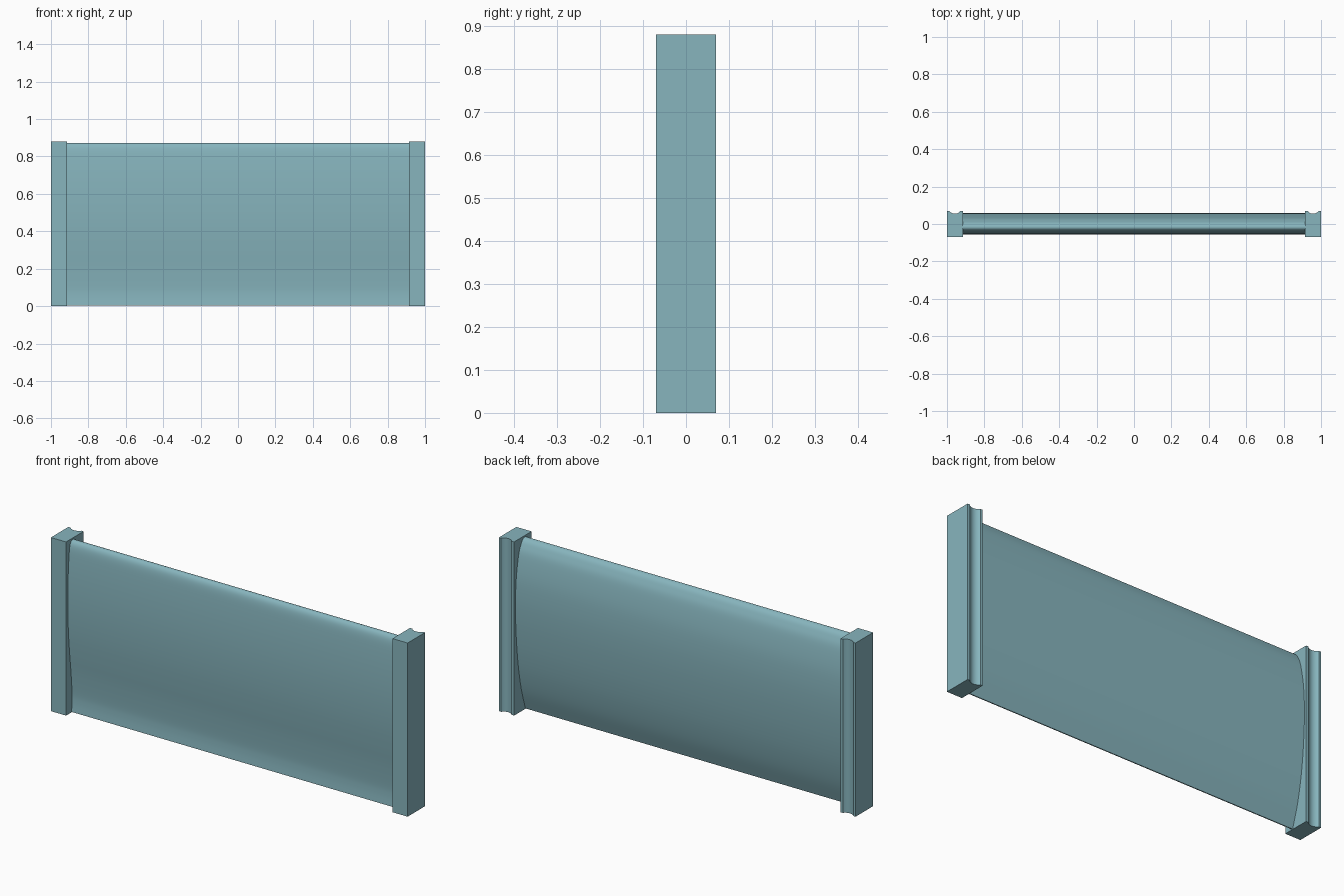
import bpy, bmesh, math
from mathutils import Vector

if "Cube" in bpy.data.objects:
    bpy.data.objects.remove(bpy.data.objects["Cube"])

teal = bpy.data.materials.new("muted_teal")
teal.diffuse_color = (0.243, 0.462, 0.514, 1)
teal.use_nodes = True
teal.node_tree.nodes["Principled BSDF"].inputs["Base Color"].default_value = teal.diffuse_color


def spline(points, steps=5):
    """Smooth curve through the given 2D points."""
    p = [Vector(q) for q in points]
    p = [2 * p[0] - p[1]] + p + [2 * p[-1] - p[-2]]
    out = []
    for a, b, c, d in zip(p, p[1:], p[2:], p[3:]):
        for i in range(steps):
            t = i / steps
            out.append(0.5 * (2 * b + (c - a) * t + (2 * a - 5 * b + 4 * c - d) * t**2
                              + (3 * b - a - 3 * c + d) * t**3))
    return out + [p[-2]]


def extrude(name, base, offset):
    """Closed outline swept along an offset, smooth with sharp edges."""
    bm = bmesh.new()
    face = bm.faces.new([bm.verts.new(v) for v in base])
    ext = bmesh.ops.extrude_face_region(bm, geom=[face], use_keep_orig=True)
    verts = [g for g in ext["geom"] if isinstance(g, bmesh.types.BMVert)]
    bmesh.ops.translate(bm, verts=verts, vec=offset)
    bmesh.ops.recalc_face_normals(bm, faces=bm.faces)
    mesh = bpy.data.meshes.new(name)
    bm.to_mesh(mesh)
    bm.free()
    mesh.materials.append(teal)
    obj = bpy.data.objects.new(name, mesh)
    bpy.context.collection.objects.link(obj)
    bpy.ops.object.select_all(action='DESELECT')
    obj.select_set(True)
    bpy.context.view_layer.objects.active = obj
    bpy.ops.object.shade_smooth_by_angle(angle=math.radians(30))
    return obj


# Cambered blade: (y, z) section from the back of the thin lower edge,
# over the rounded top, and down the front to the flared lower lip
section = spline([
    (-0.021, 0.002), (0.009, 0.1), (0.030, 0.2), (0.044, 0.3), (0.053, 0.4),
    (0.058, 0.5), (0.058, 0.6), (0.051, 0.7), (0.033, 0.8), (0.015, 0.845),
    (0.000, 0.866), (-0.018, 0.873), (-0.032, 0.864), (-0.041, 0.84),
    (-0.047, 0.79), (-0.053, 0.7), (-0.056, 0.6), (-0.055, 0.5), (-0.050, 0.4),
    (-0.041, 0.3), (-0.030, 0.2), (-0.022, 0.1), (-0.022, 0.05), (-0.026, 0.002)])
extrude("blade", [(-0.915, p.x, p.y) for p in section], (1.83, 0, 0))

# End posts: square front, rounded groove down the back
X0, X1, LIP, DEPTH, Y = 0.915, 1.0, 0.013, 0.015, 0.07
half = (X1 - X0) / 2 - LIP
radius = (half**2 + DEPTH**2) / (2 * DEPTH)
sweep = math.asin(half / radius)
mid = (X0 + X1) / 2
groove = []
for i in range(17):
    a = sweep * (1 - i / 8)
    groove.append((mid + radius * math.sin(a),
                   Y - DEPTH + radius * (1 - math.cos(a))))
outline = [(X0, -Y), (X1, -Y), (X1, Y)] + groove + [(X0, Y)]
for side, name in ((-1, "left_post"), (1, "right_post")):
    extrude(name, [(side * x, y, 0) for x, y in outline], (0, 0, 0.88))
